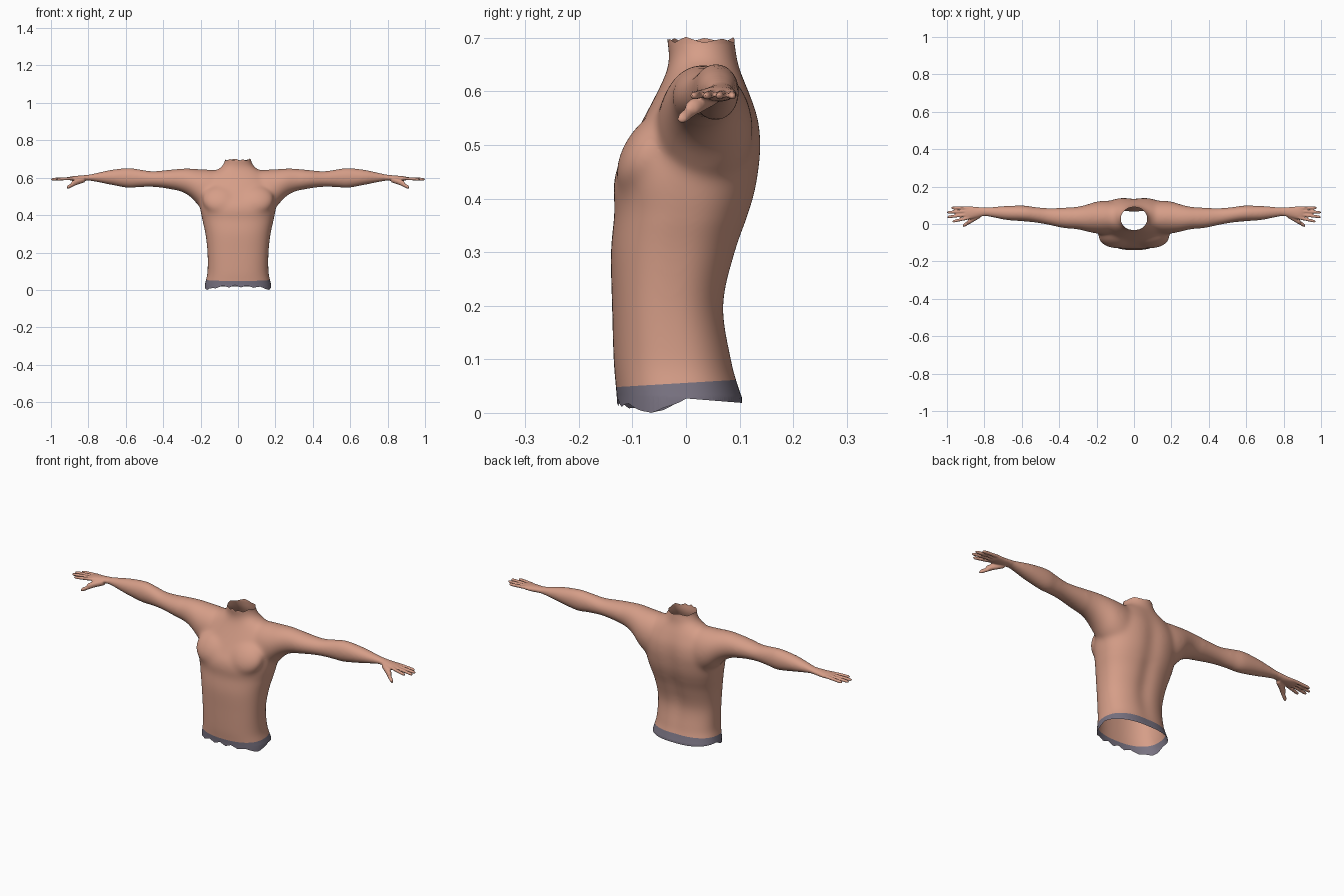
import bpy
import bmesh
from math import sin, cos, pi, exp, atan2, copysign

cube = bpy.data.objects.get("Cube")
if cube:
    bpy.data.objects.remove(cube, do_unlink=True)


def material(name, rgb):
    m = bpy.data.materials.new(name)
    m.use_nodes = True
    m.diffuse_color = (*rgb, 1)
    m.node_tree.nodes["Principled BSDF"].inputs["Base Color"].default_value = (*rgb, 1)
    return m


skin = material("skin", (0.67, 0.34, 0.245))
cloth = material("grey waistband", (0.19, 0.17, 0.22))


def refine(rows, steps=6):
    """Smooth a list of profile rows with a Catmull-Rom curve."""
    out = []
    for i in range(len(rows) - 1):
        quad = [rows[max(i - 1, 0)], rows[i], rows[i + 1], rows[min(i + 2, len(rows) - 1)]]
        for k in range(steps):
            t = k / steps
            out.append([b + t * (c - a + t * (2 * a - 5 * b + 4 * c - d + t * (3 * (b - c) + d - a))) / 2
                        for a, b, c, d in zip(*quad)])
    return out + [rows[-1]]


def loft(bm, rings):
    """Skin a closed tube over rings of points."""
    loops = [[bm.verts.new(p) for p in ring] for ring in rings]
    for a, b in zip(loops, loops[1:]):
        for i in range(len(a)):
            j = (i + 1) % len(a)
            bm.faces.new((a[i], a[j], b[j], b[i]))
    bm.faces.new(loops[0][::-1])
    bm.faces.new(loops[-1])


def power(v, e):
    return copysign(abs(v) ** e, v)


def torso_ring(z, w, front, back):
    ring = []
    squash = 1 - 0.16 * max(0, min(1, (0.66 - z) * 10))
    for i in range(96):
        a = 2 * pi * i / 96
        x = w * power(cos(a), squash)
        y = (front + back) / 2 + (back - front) / 2 * power(sin(a), squash)
        if sin(a) > 0:   # spine groove
            y -= 0.011 * exp(-(x / 0.04) ** 2) * max(0, min(1, (0.66 - z) * 6, z * 4))
        ring.append((x, y, z))
    return ring


def limb(bm, side, rows, n=24):
    """Tube along x; rows are x, y low, y high, z low, z high."""
    loft(bm, [[(side * x, (y0 + y1) / 2 + (y1 - y0) / 2 * cos(2 * pi * i / n),
                (z0 + z1) / 2 + (z1 - z0) / 2 * sin(2 * pi * i / n)) for i in range(n)]
              for x, y0, y1, z0, z1 in refine(rows)])


def digit(bm, side, start, end, r):
    rows = []
    for t, k in ((0, 1), (0.5, 1), (0.85, 0.95), (0.96, 0.7), (1, 0.3)):
        x, y, z = (a + (b - a) * t for a, b in zip(start, end))
        rows.append((x, y - r * k, y + r * k, z - r * k, z + r * k))
    limb(bm, side, rows, 12)


def chest_muscle(bm, side):
    """Flat ellipsoid leaning back with the slope of the chest."""
    rings = []
    for i in range(1, 16):
        t = pi * i / 16
        rise = -.08 * cos(t)
        rings.append([(side * (.092 + .1 * sin(t) * cos(2 * pi * k / 24)),
                       -.067 + .38 * rise + .056 * sin(t) * sin(2 * pi * k / 24),
                       .485 + rise) for k in range(24)])
    loft(bm, rings)


# Torso: height, half width, front, back
TORSO = [(-0.05, .2, -.125, .13), (0, .185, -.127, .115), (.05, .172, -.131, .099),
         (.1, .163, -.135, .087), (.2, .163, -.138, .074), (.3, .174, -.14, .096),
         (.38, .192, -.133, .124), (.42, .2, -.136, .135), (.46, .205, -.128, .141),
         (.5, .205, -.106, .144), (.55, .195, -.079, .138), (.6, .17, -.053, .12),
         (.63, .135, -.039, .106), (.65, .1, -.033, .098), (.67, .08, -.032, .094),
         (.7, .069, -.036, .09), (.74, .068, -.038, .09)]

# Arm from the chest out to the knuckles
ARM = [(.07, -.04, .11, .43, .632), (.14, -.055, .125, .41, .643), (.2, -.052, .121, .44, .646),
       (.25, -.042, .106, .492, .65), (.3, -.03, .094, .523, .65), (.38, -.021, .087, .542, .641),
       (.46, -.004, .085, .551, .635), (.53, .008, .091, .549, .645), (.59, .014, .099, .546, .652),
       (.68, .021, .097, .562, .642), (.75, .034, .092, .576, .627), (.8, .042, .089, .584, .616),
       (.84, .034, .091, .581, .612), (.875, .026, .094, .582, .609), (.895, .026, .092, .585, .606),
       (.908, .034, .084, .59, .601)]

# Fingers: knuckle y, tip x, tip y
FINGERS = [(.033, .972, .013), (.051, 1.0, .037), (.069, 1.0, .062), (.086, .978, .086)]

bm = bmesh.new()
loft(bm, [torso_ring(*row) for row in refine(TORSO)])
for side in (1, -1):
    limb(bm, side, ARM)
    for y, tip_x, tip_y in FINGERS:
        digit(bm, side, (.88, y, .597), (tip_x, tip_y, .591), .0082)
    # Thumb pad and thumb
    digit(bm, side, (.82, .05, .591), (.892, .008, .567), .016)
    digit(bm, side, (.86, .022, .574), (.915, -.01, .547), .011)
    chest_muscle(bm, side)
bmesh.ops.recalc_face_normals(bm, faces=bm.faces)
mesh = bpy.data.meshes.new("torso_and_arms")
bm.to_mesh(mesh)
bm.free()
body = bpy.data.objects.new("torso_and_arms", mesh)
bpy.context.collection.objects.link(body)

# Fuse the parts into one skin
remesh = body.modifiers.new("fuse", 'REMESH')
remesh.mode = 'VOXEL'
remesh.voxel_size = 0.004
fused = bpy.data.meshes.new_from_object(body.evaluated_get(bpy.context.evaluated_depsgraph_get()))
body.modifiers.clear()
body.data = fused
fused.name = "torso_and_arms"
fused.materials.clear()
fused.materials.append(skin)
fused.materials.append(cloth)

bm = bmesh.new()
bm.from_mesh(fused)
trunk = [v for v in bm.verts if abs(v.co.x) < .8]
joints = [v for v in bm.verts if abs(v.co.x) < .34 and .36 < v.co.z < .67]
hands = [v for v in bm.verts if abs(v.co.x) >= .8]
for verts, times in ((joints, 50), (trunk, 25), (hands, 2)):
    for _ in range(times):
        bmesh.ops.smooth_vert(bm, verts=verts, factor=0.5, use_axis_x=True,
                              use_axis_y=True, use_axis_z=True)


def cut(co, no, **clear):
    bmesh.ops.bisect_plane(bm, geom=bm.verts[:] + bm.edges[:] + bm.faces[:],
                           dist=1e-6, plane_co=co, plane_no=no, **clear)


# Open the neck and waist, and score the waistband line
cut((0, 0, .691), (0, 0, 1), clear_outer=True)
cut((0, 0, .027), (0, 0, 1), clear_inner=True)
cut((0, 0, .056), (0, -.06, 1))


def saw(a, teeth):
    return abs((a * teeth / pi) % 2 - 1)


# Ragged rims
for v in {v for e in bm.edges if e.is_boundary for v in e.verts}:
    a = atan2(v.co.y, v.co.x)
    if v.co.z > .5:
        v.co.z += .011 * saw(a, 7) * (.6 + .4 * saw(a, 3))
    elif v.co.y < 0:
        dip = max(0, 1 - abs(v.co.y + .065) / .065)
        v.co.z = .027 - .027 * dip - .014 * saw(a, 13) * (1 - dip) * min(1, -v.co.y / .05)
    else:
        v.co.z = .027 - .08 * v.co.y

for f in bm.faces:
    f.smooth = True
    c = f.calc_center_median()
    f.material_index = int(c.z < .056 + .06 * c.y)
bm.to_mesh(fused)
bm.free()
